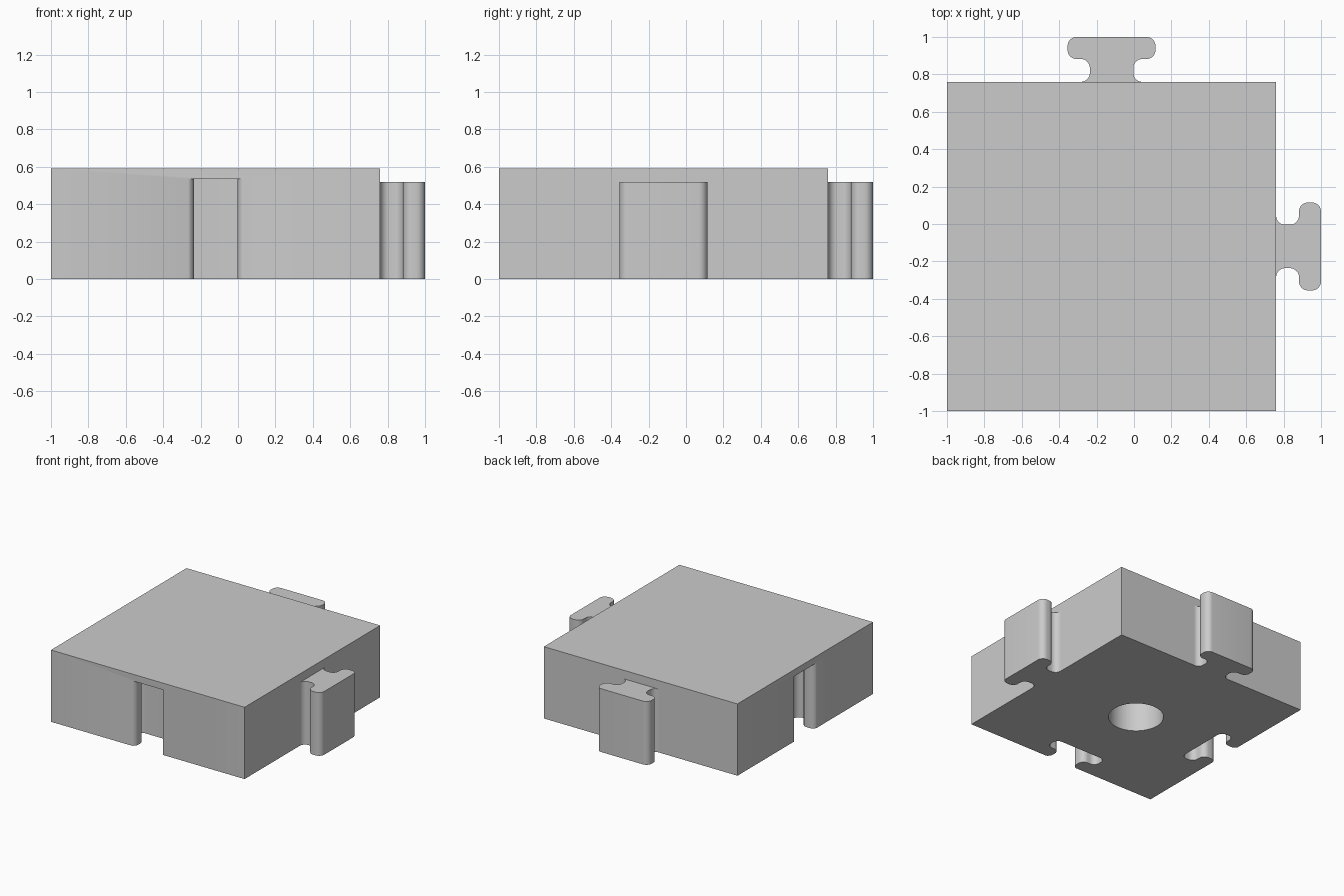
import bpy, bmesh
from math import cos, sin, radians, pi
from mathutils import Matrix

cube = bpy.data.objects.get("Cube")
if cube:
    bpy.data.objects.remove(cube, do_unlink=True)

MID, LOW, HIGH, TOP = -0.12, -1.0, 0.76, 0.59   # block centre, sides, height
REACH, GAP = 0.24, 0.122                        # tab length, start of its head

grey = bpy.data.materials.new("plain grey")
grey.use_nodes = True
grey.diffuse_color = (0.6, 0.6, 0.6, 1)
grey.node_tree.nodes["Principled BSDF"].inputs["Base Color"].default_value = (0.6, 0.6, 0.6, 1)


def arc(cx, cy, r, a, b, steps=8):
    angles = [radians(a + (b - a) * i / steps) for i in range(steps + 1)]
    return [(cx + r * cos(t), cy + r * sin(t)) for t in angles]


def connector_outline(neck=0.116, head=0.235, r=0.048):
    """T-shaped outline with rounded corners, pointing along +y."""
    half = arc(neck + r, r, r, 270, 180)
    half += arc(neck + r, GAP - r, r, 180, 90)
    half += arc(head - r, GAP + r, r, -90, 0)
    half += arc(head - r, REACH - r, r, 0, 90)
    return half + [(-x, y) for x, y in reversed(half)]


def prism(name, outline, z0, z1, place, open_root=False):
    """Extrude an outline from z0 to z1; optionally drop the face on y = 0."""
    bm = bmesh.new()
    base = bm.faces.new([bm.verts.new((x, y, z0)) for x, y in outline])
    grown = bmesh.ops.extrude_face_region(bm, geom=[base], use_keep_orig=True)
    top = [v for v in grown["geom"] if isinstance(v, bmesh.types.BMVert)]
    bmesh.ops.translate(bm, verts=top, vec=(0, 0, z1 - z0))
    bmesh.ops.recalc_face_normals(bm, faces=bm.faces)
    if open_root:
        hidden = [f for f in bm.faces if all(abs(v.co.y) < 1e-5 for v in f.verts)]
        bmesh.ops.delete(bm, geom=hidden, context="FACES_ONLY")
    bm.transform(place)
    mesh = bpy.data.meshes.new(name)
    bm.to_mesh(mesh)
    bm.free()
    mesh.materials.append(grey)
    obj = bpy.data.objects.new(name, mesh)
    bpy.context.collection.objects.link(obj)
    return obj


def smooth(obj):
    bpy.ops.object.select_all(action="DESELECT")
    obj.select_set(True)
    bpy.context.view_layer.objects.active = obj
    bpy.ops.object.shade_smooth_by_angle(angle=radians(30))


turn = Matrix.Rotation(-pi / 2, 4, "Z")
outline = connector_outline()

# Main block
square = [(LOW, LOW), (HIGH, LOW), (HIGH, HIGH), (LOW, HIGH)]
block = prism("block", square, 0, TOP, Matrix.Identity(4))

# Tabs on the back and right
for name, place in (("back_tab", Matrix.Translation((MID, HIGH, 0))),
                    ("right_tab", Matrix.Translation((HIGH, MID, 0)) @ turn)):
    smooth(prism(name, outline, 0, 0.52, place, open_root=True))

# Sockets in the front and left, and a round hole underneath
edge = LOW - 0.004
cutters = [
    prism("front_socket_cutter", outline, -0.1, 0.535, Matrix.Translation((MID, edge, 0))),
    prism("left_socket_cutter", outline, -0.1, 0.535, Matrix.Translation((edge, MID, 0)) @ turn),
    prism("hole_cutter", arc(0, 0, 0.207, 0, 360, 64)[:-1], -0.1, 0.535,
          Matrix.Translation((MID, MID, 0))),
]
bpy.context.view_layer.objects.active = block
for cutter in cutters:
    cutter.hide_render = True
    cut = block.modifiers.new(cutter.name, "BOOLEAN")
    cut.operation, cut.solver, cut.object = "DIFFERENCE", "EXACT", cutter
    bpy.ops.object.modifier_apply(modifier=cut.name)
    bpy.data.objects.remove(cutter, do_unlink=True)
smooth(block)
